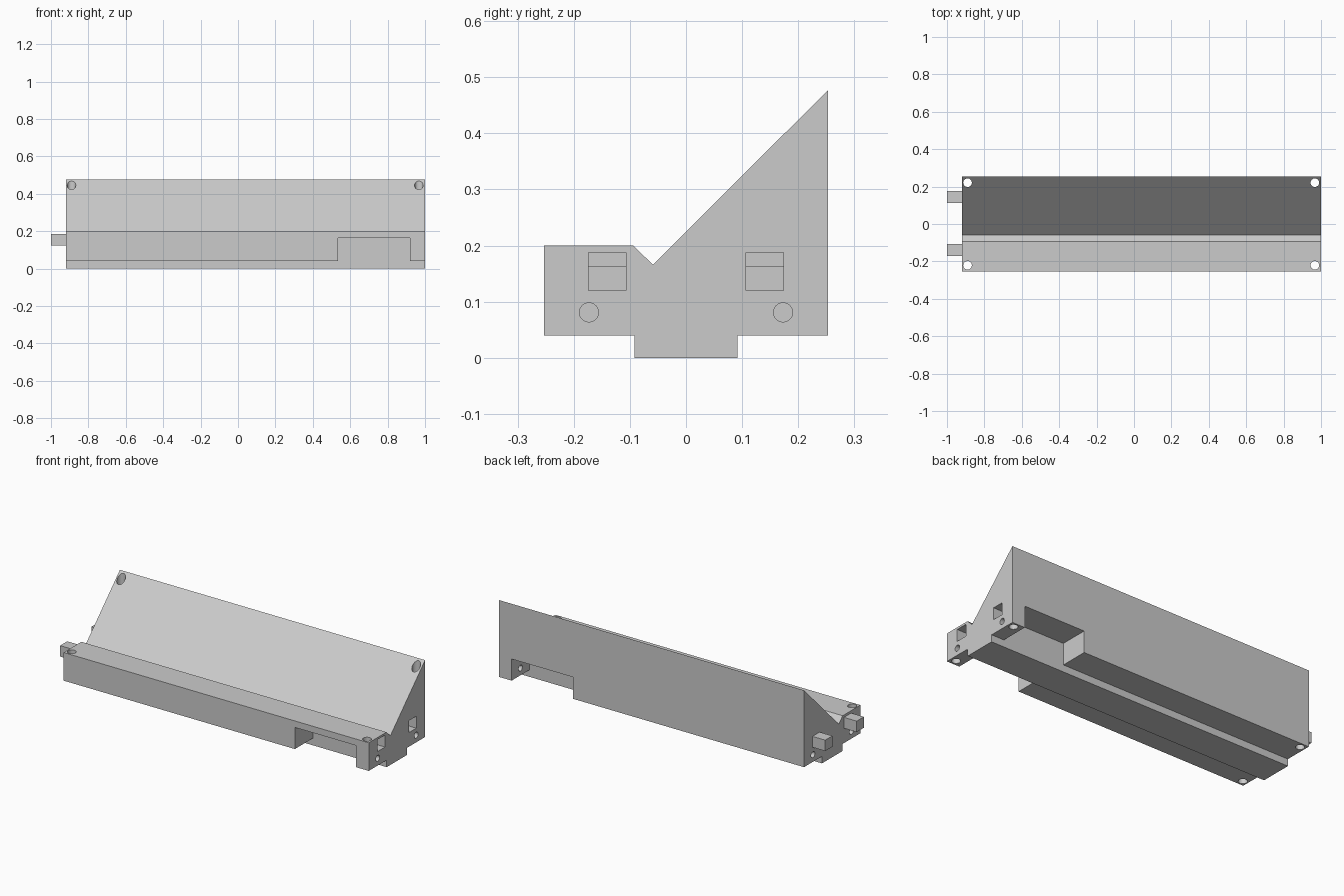
import bpy, bmesh, math
from mathutils import Matrix

if "Cube" in bpy.data.objects:
    bpy.data.objects.remove(bpy.data.objects["Cube"])

grey = bpy.data.materials.new("light grey")
grey.diffuse_color = (0.6, 0.6, 0.6, 1)
grey.use_nodes = True
grey.node_tree.nodes["Principled BSDF"].inputs["Base Color"].default_value = grey.diffuse_color


def make(name, bm, cutter=False):
    bmesh.ops.recalc_face_normals(bm, faces=bm.faces)
    mesh = bpy.data.meshes.new(name)
    bm.to_mesh(mesh)
    bm.free()
    mesh.materials.append(grey)
    ob = bpy.data.objects.new(name, mesh)
    bpy.context.collection.objects.link(ob)
    ob.hide_render = cutter
    if cutter:
        ob.hide_viewport = True
    return ob


def box(name, x, y, z, cutter=False):
    bm = bmesh.new()
    lo, hi = zip(x, y, z)
    size = [b - a for a, b in zip(lo, hi)]
    mid = [(a + b) / 2 for a, b in zip(lo, hi)]
    bmesh.ops.create_cube(bm, size=1, matrix=Matrix.Translation(mid) @ Matrix.Diagonal((*size, 1)))
    return make(name, bm, cutter)


def hole(name, centre, radius, length, along_x=False):
    bm = bmesh.new()
    turn = Matrix.Rotation(math.pi / 2 if along_x else 0, 4, 'Y')
    bmesh.ops.create_cone(bm, cap_ends=True, segments=32, radius1=radius, radius2=radius,
                          depth=length, matrix=Matrix.Translation(centre) @ turn)
    return make(name, bm, True)


# Body: the end profile pushed along x
profile = [(-0.253, 0.04), (-0.092, 0.04), (-0.092, 0), (0.092, 0), (0.092, 0.04), (0.253, 0.04),
           (0.253, 0.477), (-0.059, 0.166), (-0.094, 0.2), (-0.253, 0.2)]
bm = bmesh.new()
face = bm.faces.new([bm.verts.new((-0.92, y, z)) for y, z in profile])
ext = bmesh.ops.extrude_face_region(bm, geom=[face])
bmesh.ops.translate(bm, vec=(1.92, 0, 0), verts=[v for v in ext["geom"] if isinstance(v, bmesh.types.BMVert)])
body = make("body", bm)

cutters = []
for s, side in ((-1, "front"), (1, "back")):
    def span(a, b):
        return sorted((s * a, s * b))
    # Side recess, end socket, and matching peg
    cutters.append(box(side + "_recess_cutter", (0.535, 0.92), span(0.092, 0.3), (0.02, 0.163), True))
    cutters.append(box(side + "_socket_cutter", (0.915, 1.05), span(0.107, 0.174), (0.12, 0.188), True))
    y = 0.145 if s > 0 else -0.138
    box(side + "_peg", (-1.0, -0.915), (y - 0.032, y + 0.032), (0.124, 0.186))
    # Vertical screw holes and small end holes
    for x, end in ((-0.89, "left"), (0.967, "right")):
        cutters.append(hole(f"{side}_{end}_screw_cutter", (x, s * 0.221, 0.25), 0.023, 1))
    for x, end in ((-0.92, "left"), (0.96, "right")):
        cutters.append(hole(f"{side}_{end}_end_hole_cutter", (x, s * 0.173, 0.081), 0.017, 0.16, True))

for c in cutters:
    mod = body.modifiers.new(c.name, 'BOOLEAN')
    mod.operation = 'DIFFERENCE'
    mod.solver = 'EXACT'
    mod.object = c
